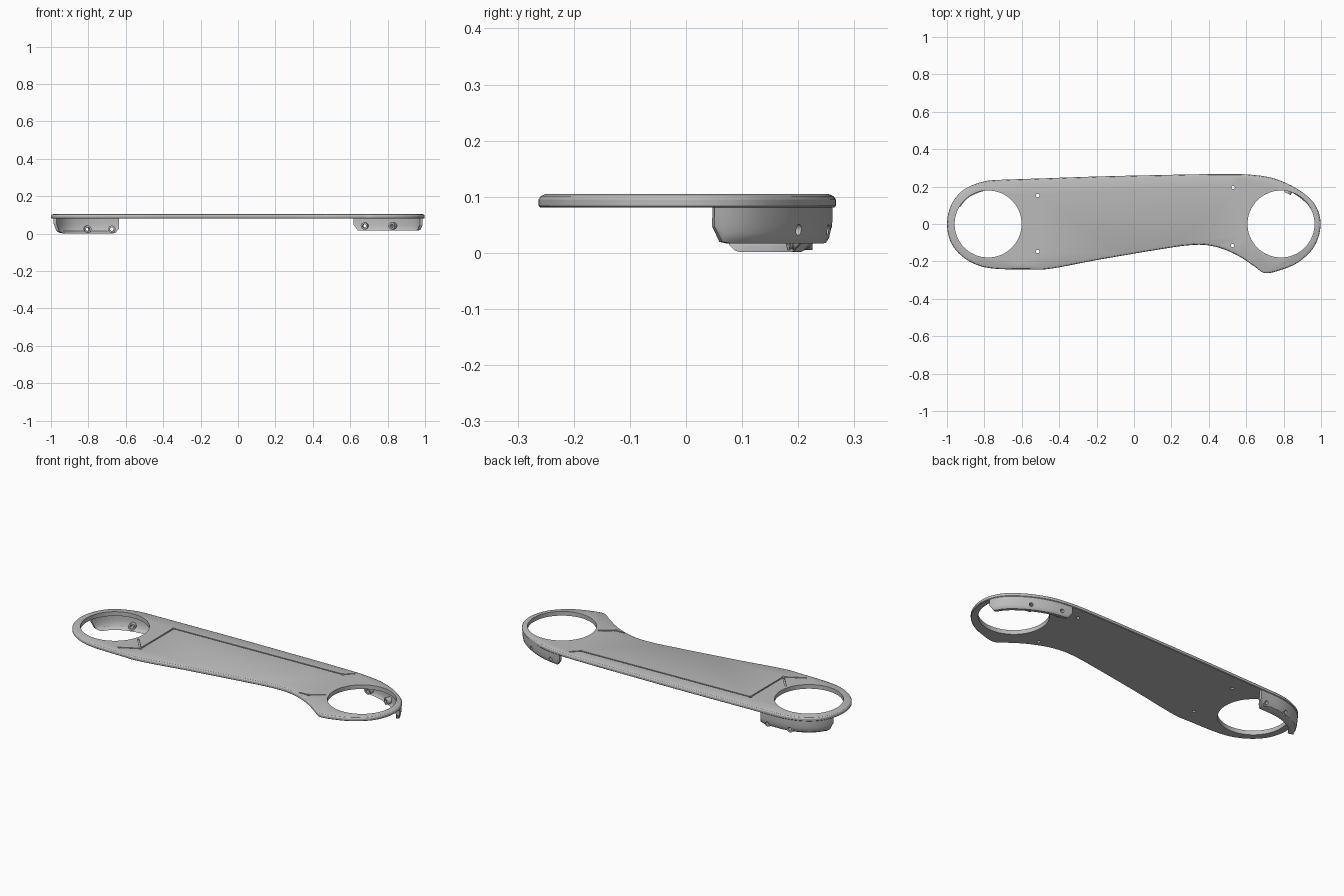
import bpy, bmesh, math
from mathutils import Vector, Matrix

if "Cube" in bpy.data.objects:
    bpy.data.objects.remove(bpy.data.objects["Cube"])

grey = bpy.data.materials.new("light grey")
grey.diffuse_color = (0.5, 0.5, 0.5, 1)
grey.use_nodes = True
grey.node_tree.nodes["Principled BSDF"].inputs["Base Color"].default_value = grey.diffuse_color

# Plan outline, clockwise from the left tip
OUTLINE = [(-1, 0), (-.976, .104), (-.915, .18), (-.80, .228), (-.66, .238), (-.516, .243),
           (-.2, .254), (.1, .261), (.457, .267), (.62, .264), (.75, .243), (.885, .18),
           (.97, .1), (.998, 0), (.967, -.115), (.885, -.2), (.794, -.243), (.698, -.262),
           (.644, -.227), (.564, -.174), (.468, -.131), (.377, -.112), (.28, -.115),
           (.136, -.136), (-.184, -.19), (-.479, -.243), (-.56, -.243), (-.8, -.231),
           (-.91, -.18), (-.976, -.104)]


def smooth_loop(points, steps):
    """Closed Catmull-Rom curve through the points."""
    pts = [Vector(p) for p in points]
    n, out = len(pts), []
    for i in range(n):
        a, b, c, d = (pts[(i + k) % n] for k in (-1, 0, 1, 2))
        # centripetal tangents keep uneven spacing tidy
        ab, bc, cd = ((q - p).length ** .5 for p, q in ((a, b), (b, c), (c, d)))
        m1 = (b - a) / ab * bc - (c - a) / (ab + bc) * bc + (c - b)
        m2 = (c - b) - (d - b) / (bc + cd) * bc + (d - c) / cd * bc
        for s in range(steps):
            t = s / steps
            out.append(b * (2*t**3 - 3*t**2 + 1) + m1 * (t**3 - 2*t**2 + t)
                       + c * (3*t**2 - 2*t**3) + m2 * (t**3 - t**2))
    return out


PATH = smooth_loop(OUTLINE, 6)


def inward(i):
    d = PATH[(i + 1) % len(PATH)] - PATH[i - 1]
    return Vector((d.y, -d.x)).normalized()


def make(name, bm):
    bmesh.ops.recalc_face_normals(bm, faces=bm.faces[:])
    me = bpy.data.meshes.new(name)
    bm.to_mesh(me)
    bm.free()
    me.materials.append(grey)
    ob = bpy.data.objects.new(name, me)
    bpy.context.collection.objects.link(ob)
    return ob


def skin(bm, rings):
    """Bridge equal closed rings and cap both ends."""
    rows = [[bm.verts.new(p) for p in r] for r in rings]
    n = len(rows[0])
    for a, b in zip(rows, rows[1:]):
        for i in range(n):
            bm.faces.new((a[i], a[(i + 1) % n], b[(i + 1) % n], b[i]))
    bm.faces.new(rows[0])
    bm.faces.new(rows[-1])


def rod(name, base, direction, length, radius, sides=24):
    bm = bmesh.new()
    d = Vector(direction).normalized()
    m = (Matrix.Translation(Vector(base) + d * length / 2)
         @ d.to_track_quat('Z', 'Y').to_matrix().to_4x4())
    bmesh.ops.create_cone(bm, cap_ends=True, segments=sides, radius1=radius,
                          radius2=radius, depth=length, matrix=m)
    return make(name, bm)


def cut(ob, cutters):
    for c in cutters:
        mod = ob.modifiers.new("cut", 'BOOLEAN')
        mod.operation, mod.solver, mod.object = 'DIFFERENCE', 'EXACT', c
    bpy.context.view_layer.update()
    ev = ob.evaluated_get(bpy.context.evaluated_depsgraph_get())
    me = bpy.data.meshes.new_from_object(ev)
    ob.modifiers.clear()
    ob.data = me


def discard(obs):
    for o in obs:
        bpy.data.objects.remove(o)


def shade(ob):
    bpy.ops.object.select_all(action='DESELECT')
    ob.select_set(True)
    bpy.context.view_layer.objects.active = ob
    bpy.ops.object.shade_smooth_by_angle(angle=math.radians(30))


# Faceplate with rounded upper rim
bm = bmesh.new()
skin(bm, [[(*(p + inward(i) * off), z) for i, p in enumerate(PATH)]
          for off, z in ((.003, .081), (0, .084), (0, .095), (.004, .101), (.013, .105))])
plate = make("faceplate", bm)

# Large round openings and four corner screw holes
CORNERS = [(-.515, .152), (.53, .195), (-.515, -.147), (.527, -.115)]
cutters = [rod("opening_cutter", (x, 0, 0), (0, 0, 1), .2, .179, 64) for x in (-.78, .786)]
cutters += [rod("screw_cutter", (x, y, 0), (0, 0, 1), .2, .009, 16) for x, y in CORNERS]

# Fine grooves between the corner screws
GROOVES = [((-.515, .152), (.53, .195)), ((-.515, .152), (-.515, -.147)),
           ((.53, .195), (.575, .24)), ((-.515, -.147), (-.62, -.205)),
           ((-.515, -.147), (-.59, -.06)), ((.527, -.115), (.60, -.062)),
           ((.527, -.115), (.47, -.118))]
for a, b in GROOVES:
    a, b = Vector(a), Vector(b)
    d, mid = b - a, (a + b) / 2
    bm = bmesh.new()
    m = (Matrix.Translation((mid.x, mid.y, .11)) @ Matrix.Rotation(math.atan2(d.y, d.x), 4, 'Z')
         @ Matrix.Diagonal((d.length, .008, .02, 1)))
    bmesh.ops.create_cube(bm, size=1, matrix=m)
    cutters.append(make("groove_cutter", bm))
cut(plate, cutters)
discard(cutters)
shade(plate)


def flange(side, keep, z0, lean, r_start, r_end, screws, screw_z):
    """Curved wall under the back rim, with rounded lower ends and screw bosses."""
    ids = [i for i, p in enumerate(PATH) if keep(p)]
    dist = [0]
    for a, b in zip(ids, ids[1:]):
        dist.append(dist[-1] + (PATH[b] - PATH[a]).length)

    def corner(d, r):
        return r - math.sqrt(max(0, r * r - (r - d) ** 2)) if d < r else 0

    rings, levels, thick = [], 8, .016
    for i, s in zip(ids, dist):
        zb = z0 + max(corner(s, r_start), corner(dist[-1] - s, r_end))
        outer, inner = [], []
        for k in range(levels + 1):
            z = .09 + (zb - .09) * k / levels
            t = (.09 - z) / (.09 - z0)
            off = .003 + lean * (1 - math.sqrt(max(0, 1 - t ** 4)))
            outer.append((*(PATH[i] + inward(i) * off), z))
            inner.append((*(PATH[i] + inward(i) * (off + thick)), z))
        rings.append(outer + inner[::-1])
    bm = bmesh.new()
    skin(bm, rings)
    parts = [make(side + "_flange", bm)]
    holes = []
    for x in screws:
        i = min(ids, key=lambda j: abs(PATH[j].x - x))
        n = inward(i)
        p = PATH[i] + n * .012
        p.x = x
        parts.append(rod(side + "_screw_boss", (p.x, p.y, screw_z), (*n, 0), .035, .019))
        q = p - n * .04
        holes.append(rod("hole_cutter", (q.x, q.y, screw_z), (*n, 0), .12, .01))
    for ob in parts:
        cut(ob, holes)
        shade(ob)
    discard(holes)


flange("left", lambda p: p.x < -.625 and p.y > .07, .002, .03, .05, .025, (-.81, -.675), .024)
flange("right", lambda p: p.x > .615 and p.y > .05, .017, .012, .03, .03, (.68, .837), .041)
